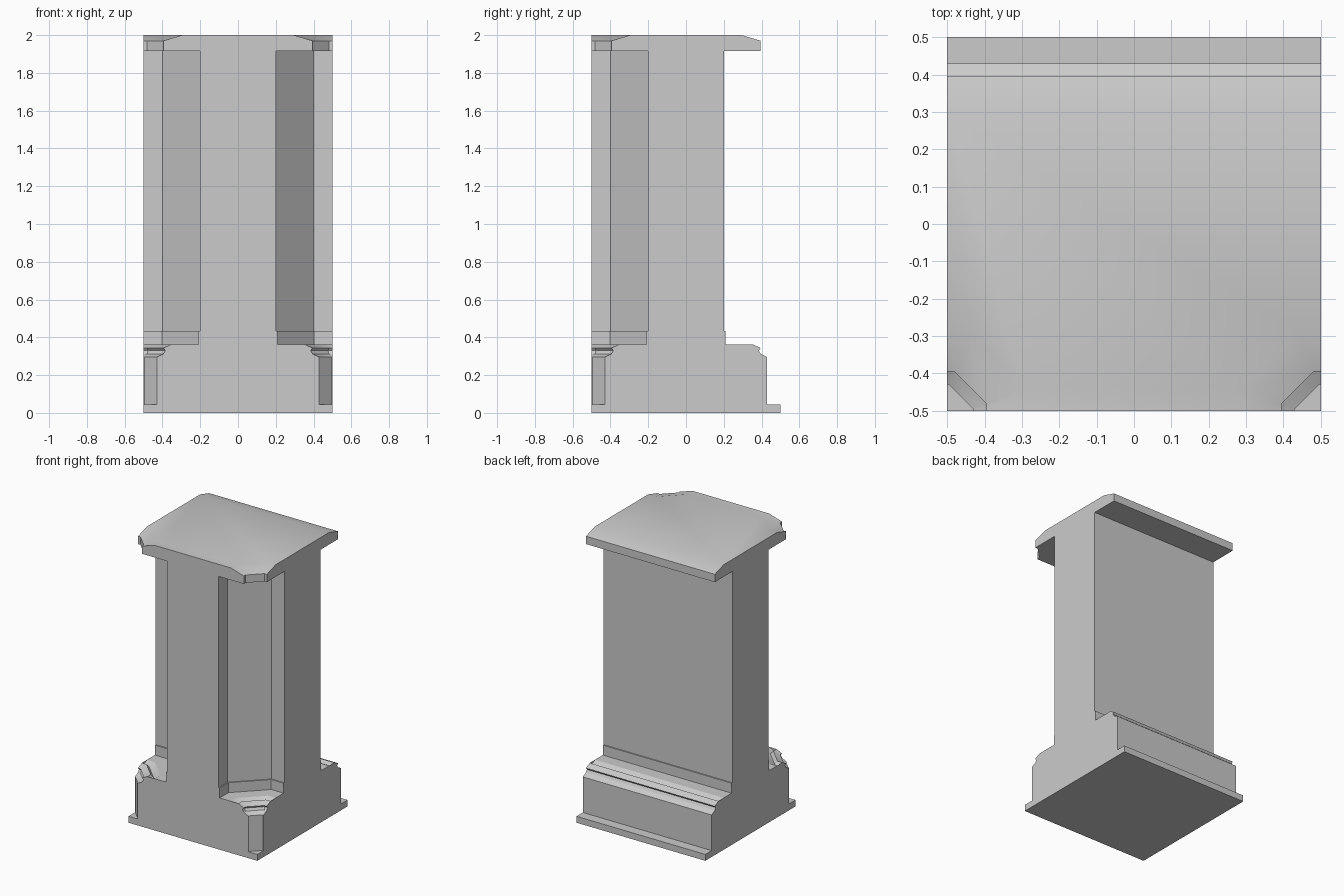
import bpy, bmesh, math

if "Cube" in bpy.data.objects:
    bpy.data.objects.remove(bpy.data.objects["Cube"], do_unlink=True)

HALF = 0.5          # half of the square footprint
KINK = 0.4          # where the shaft's inner corner turns diagonal
CORE = 0.2          # half thickness of the wall shaft

stone = bpy.data.materials.new("grey stone")
stone.use_nodes = True
colour = (0.6, 0.6, 0.6, 1)
stone.diffuse_color = colour
stone.node_tree.nodes["Principled BSDF"].inputs["Base Color"].default_value = colour

# Moulding profile, bottom to top: (reach from the centre line, height)
profile = [
    (0.5, 0), (0.5, 0.045), (0.43, 0.045), (0.43, 0.295),      # plinth
    (0.395, 0.313), (0.385, 0.33), (0.395, 0.343),             # groove
    (0.353, 0.363), (0.335, 0.342), (0.295, 0.363),            # bead
    (0.208, 0.363), (0.208, 0.433), (CORE, 0.433),             # fillet
    (CORE, 1.915), (0.395, 1.915), (0.395, 1.97), (0.295, 2),  # shaft and cap
]


def outline(reach):
    """T-shaped wall junction plan with diagonal inner corners at the front."""
    kink = min(KINK + (reach - CORE) * math.tan(math.pi / 8), HALF)
    right = [(HALF, reach), (HALF, -reach), (kink, -reach),
             (reach, -kink), (reach, -HALF)]
    return right + [(-x, y) for x, y in reversed(right)]


# Wall junction: loft the plan through every level of the profile
bm = bmesh.new()
rings = [[bm.verts.new((x, y, z)) for x, y in outline(r)] for r, z in profile]
count = len(rings[0])
for low, high in zip(rings, rings[1:]):
    for i in range(count):
        j = (i + 1) % count
        bm.faces.new((low[i], low[j], high[j], high[i]))
bm.faces.new(rings[0])
bm.faces.new(rings[-1])
bmesh.ops.remove_doubles(bm, verts=bm.verts, dist=0.0005)
bmesh.ops.dissolve_degenerate(bm, edges=bm.edges, dist=0.0005)
# Merge the stacked quads of the flat wall ends into single faces
bmesh.ops.dissolve_limit(bm, angle_limit=math.radians(1),
                         verts=bm.verts, edges=bm.edges)
bmesh.ops.recalc_face_normals(bm, faces=bm.faces)
mesh = bpy.data.meshes.new("wall_junction")
bm.to_mesh(mesh)
bm.free()
mesh.materials.append(stone)
wall = bpy.data.objects.new("wall_junction", mesh)
bpy.context.collection.objects.link(wall)

# Soft cap, crisp mouldings
bpy.context.view_layer.objects.active = wall
wall.select_set(True)
bpy.ops.object.shade_smooth_by_angle(angle=math.radians(25))
